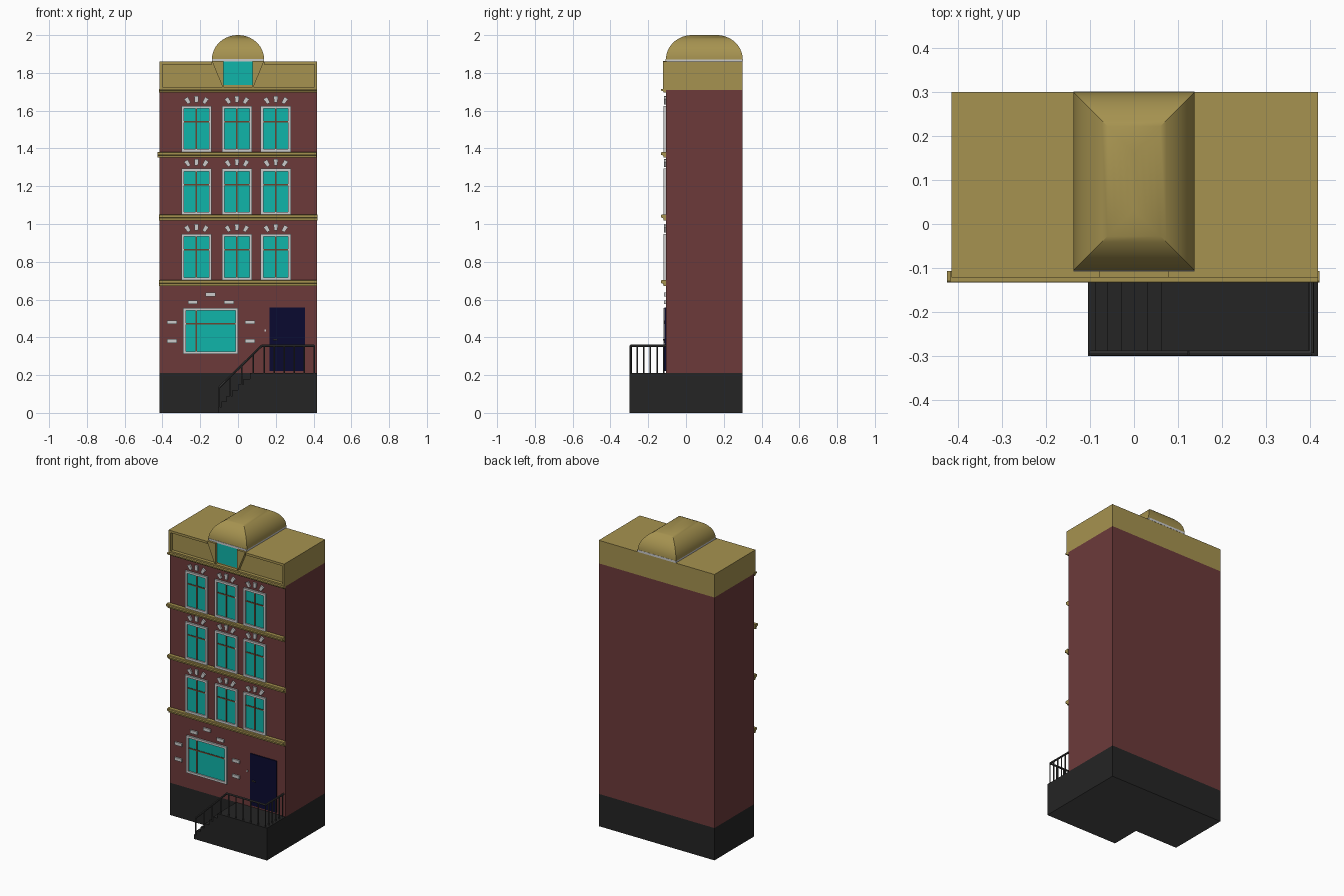
import bpy, bmesh, math
from mathutils import Vector, Matrix

if "Cube" in bpy.data.objects:
    bpy.data.objects.remove(bpy.data.objects["Cube"])


def material(name, r, g, b):
    m = bpy.data.materials.new(name)
    m.diffuse_color = (r, g, b, 1)
    m.use_nodes = True
    m.node_tree.nodes["Principled BSDF"].inputs["Base Color"].default_value = m.diffuse_color
    return m


BRICK = material("brick_red", 0.15, 0.042, 0.042)
GOLD = material("ochre", 0.38, 0.29, 0.08)
BLACK = material("black_stone", 0.018, 0.018, 0.018)
UNDER = material("dark_grey", 0.07, 0.07, 0.07)
IRON = material("iron", 0.05, 0.05, 0.05)
TEAL = material("teal_glass", 0.005, 0.46, 0.40)
WOOD = material("brown_wood", 0.15, 0.06, 0.03)
NAVY = material("navy", 0.003, 0.003, 0.03)
WALL = -0.107      # y of the brick facade
X0, X1 = -0.415, 0.418


def finish(name, bm, mat=None):
    bmesh.ops.recalc_face_normals(bm, faces=bm.faces)
    me = bpy.data.meshes.new(name)
    bm.to_mesh(me)
    bm.free()
    ob = bpy.data.objects.new(name, me)
    bpy.context.collection.objects.link(ob)
    if mat:
        me.materials.append(mat)
    return ob


def add_box(bm, x0, x1, y0, y1, z0, z1):
    m = Matrix.Translation(((x0 + x1) / 2, (y0 + y1) / 2, (z0 + z1) / 2))
    bmesh.ops.create_cube(bm, size=1, matrix=m @ Matrix.Diagonal((x1 - x0, y1 - y0, z1 - z0, 1)))


def boxes(name, mat, *dims):
    bm = bmesh.new()
    for d in dims:
        add_box(bm, *d)
    return finish(name, bm, mat)


def add_prism(bm, pts, offset):
    f = bm.faces.new([bm.verts.new(p) for p in pts])
    r = bmesh.ops.extrude_face_region(bm, geom=[f], use_keep_orig=True)
    vs = [v for v in r["geom"] if isinstance(v, bmesh.types.BMVert)]
    bmesh.ops.translate(bm, verts=vs, vec=offset)


def add_rod(bm, a, b, r):
    a, b = Vector(a), Vector(b)
    d = b - a
    m = Matrix.Translation((a + b) / 2) @ d.to_track_quat("Z", "Y").to_matrix().to_4x4()
    bmesh.ops.create_cone(bm, cap_ends=True, segments=8, radius1=r, radius2=r, depth=d.length, matrix=m)


# Brick body and black plinth
boxes("brick_body", BRICK, (X0, X1, WALL, 0.30, 0.21, 1.71))
plinth = boxes("plinth", BLACK, (X0, X1, WALL, 0.30, 0, 0.21))

# Entrance steps and landing, one stepped profile
treads = [-0.105, -0.088, -0.06, -0.03, 0.0, 0.03, 0.063]
prof = [(X1, 0), (treads[0], 0)]
for i, x in enumerate(treads):
    if i:
        prof.append((x, 0.03 * i))
    prof.append((x, 0.03 * (i + 1)))
prof.append((X1, 0.21))
bm = bmesh.new()
add_prism(bm, [(x, -0.30, z) for x, z in prof], (0, 0.30 + WALL, 0))
steps = finish("entrance_steps", bm, BLACK)
for ob in (plinth, steps):
    ob.data.materials.append(UNDER)
    for p in ob.data.polygons:
        if p.normal.z < -0.9:
            p.material_index = 1

# Railing: sloped part, landing part and right return
bm = bmesh.new()
RY, RX, RZ = -0.293, 0.403, 0.355
path = [(-0.098, RY, 0.137), (0.125, RY, RZ), (RX, RY, RZ), (RX, WALL, RZ)]
for a, b in zip(path, path[1:]):
    add_rod(bm, a, b, 0.006)
for x, base in ((-0.098, 0), (-0.04, 0.08), (0.02, 0.14), (0.08, 0.2)):
    add_rod(bm, (x, RY, base), (x, RY, 0.137 + (x + 0.098) * 0.978), 0.004)
for i in range(6):
    x = 0.138 + i * (RX - 0.138) / 5
    add_rod(bm, (x, RY, 0.2), (x, RY, RZ), 0.004)
for i in range(1, 6):
    y = RY + i * 0.035
    add_rod(bm, (RX, y, 0.2), (RX, y, RZ), 0.004)
finish("railing", bm, IRON)


# Windows: glass, grey frame, brown glazing bars
def window(name, x0, x1, z0, z1, bar_x, bar_z):
    w = 0.014
    y = WALL - 0.011
    boxes(name + "_glass", TEAL, (x0 + w, x1 - w, WALL - 0.003, WALL + 0.01, z0 + w, z1 - w))
    boxes(name + "_frame", None,
          (x0, x0 + w, y, WALL, z0, z1), (x1 - w, x1, y, WALL, z0, z1),
          (x0 + w, x1 - w, y, WALL, z0, z0 + w), (x0 + w, x1 - w, y, WALL, z1 - w, z1))
    boxes(name + "_bars", WOOD,
          (bar_x - 0.004, bar_x + 0.004, WALL - 0.007, WALL, z0 + w, z1 - w),
          (x0 + w, x1 - w, WALL - 0.006, WALL, bar_z - 0.004, bar_z + 0.004))


for r, top in enumerate((0.947, 1.293, 1.625)):
    for c, cx in enumerate((-0.22, -0.006, 0.20)):
        name = f"window_{r + 1}_{c + 1}"
        window(name, cx - 0.08, cx + 0.08, top - 0.243, top, cx, top - 0.084)
        # Fan of three voussoirs over the window
        bm = bmesh.new()
        for s in (-1, 0, 1):
            m = (Matrix.Translation((cx + s * 0.047, WALL - 0.005, top + 0.035 - 0.007 * abs(s)))
                 @ Matrix.Rotation(s * math.radians(32), 4, "Y"))
            pts = [m @ Vector(p) for p in ((-0.009, -0.005, -0.017), (0.009, -0.005, -0.017),
                                           (0.012, -0.005, 0.017), (-0.012, -0.005, 0.017))]
            add_prism(bm, pts, (0, 0.01, 0))
        finish(name + "_voussoirs", bm)

# Ground floor window and surrounding accent stones
window("shop_window", -0.29, 0.0, 0.312, 0.555, -0.22, 0.473)
boxes("accent_stones", None, *[
    (x - 0.026, x + 0.026, WALL - 0.009, WALL, z - 0.01, z + 0.01)
    for x, z in ((-0.35, 0.48), (-0.35, 0.38), (0.064, 0.48), (0.064, 0.38),
                 (-0.24, 0.586), (-0.048, 0.586), (-0.146, 0.627))])

# Door, handle, bell
boxes("door", NAVY, (0.167, 0.355, WALL - 0.006, WALL + 0.01, 0.222, 0.558))
boxes("door_handle", IRON, (0.185, 0.208, WALL - 0.016, WALL - 0.011, 0.383, 0.390),
      (0.185, 0.191, WALL - 0.013, WALL - 0.004, 0.383, 0.390))
boxes("door_bell", None, (0.141, 0.147, WALL - 0.005, WALL, 0.43, 0.442))

# Moulded cornices between the floors
for i, (z, h, xa, xb) in enumerate(((0.703, 0.031, -0.418, 0.418), (1.05, 0.031, -0.418, 0.422),
                                    (1.381, 0.03, -0.425, 0.415), (1.716, 0.02, -0.418, 0.418))):
    bm = bmesh.new()
    prof = [(WALL, z - h), (-0.119, z - h), (-0.121, z - h * 0.6), (-0.133, z - h * 0.5),
            (-0.133, z - h * 0.1), (-0.129, z), (WALL, z)]
    add_prism(bm, [(xa, y, p) for y, p in prof], (xb - xa, 0, 0))
    finish(f"cornice_{i + 1}", bm, GOLD)

# Roof block with raised border around two recessed panels
FY = -0.122
boxes("roof_block", GOLD, (X0, X1, -0.10, 0.30, 1.71, 1.86))
bm = bmesh.new()
add_box(bm, X0, X1, FY, -0.10, 1.71, 1.726)
for s, edge in ((-1, -X0), (1, X1)):
    add_box(bm, *sorted((s * edge, s * (edge - 0.014))), FY, -0.10, 1.726, 1.86)
    add_box(bm, *sorted((s * (edge - 0.014), s * 0.138)), FY, -0.10, 1.845, 1.86)
    # tapered side of the dormer
    leg = [(0.138, 1.862), (0.078, 1.862), (0.078, 1.726), (0.082, 1.726)]
    add_prism(bm, [(s * x, FY, z) for x, z in leg], (0, 0.022, 0))
finish("roof_border", bm, GOLD)
boxes("dormer_glass", TEAL, (-0.078, 0.078, -0.106, -0.09, 1.735, 1.862))
boxes("dormer_trim", None, (-0.137, 0.137, -0.108, 0.301, 1.86, 1.874))

# Vaulted dormer roof: rectangular rings curving inwards to a ridge
bm = bmesh.new()
N, R, rings = 14, 0.138, []
for i in range(N + 1):
    t = math.pi / 2 * i / N
    k = min(R * (1 - math.cos(t)), R - 0.001)
    z = 1.872 + 0.128 * math.sin(t)
    rings.append([bm.verts.new(p) for p in ((-R + k, -0.106 + k, z), (R - k, -0.106 + k, z),
                                            (R - k, 0.30 - k, z), (-R + k, 0.30 - k, z))])
for a, b in zip(rings, rings[1:]):
    for j in range(4):
        bm.faces.new((a[j], a[(j + 1) % 4], b[(j + 1) % 4], b[j]))
bm.faces.new(rings[-1])
bm.faces.new(rings[0][::-1])
vault = finish("dormer_vault", bm, GOLD)
bpy.context.view_layer.objects.active = vault
vault.select_set(True)
bpy.ops.object.shade_smooth_by_angle(angle=math.radians(30))
